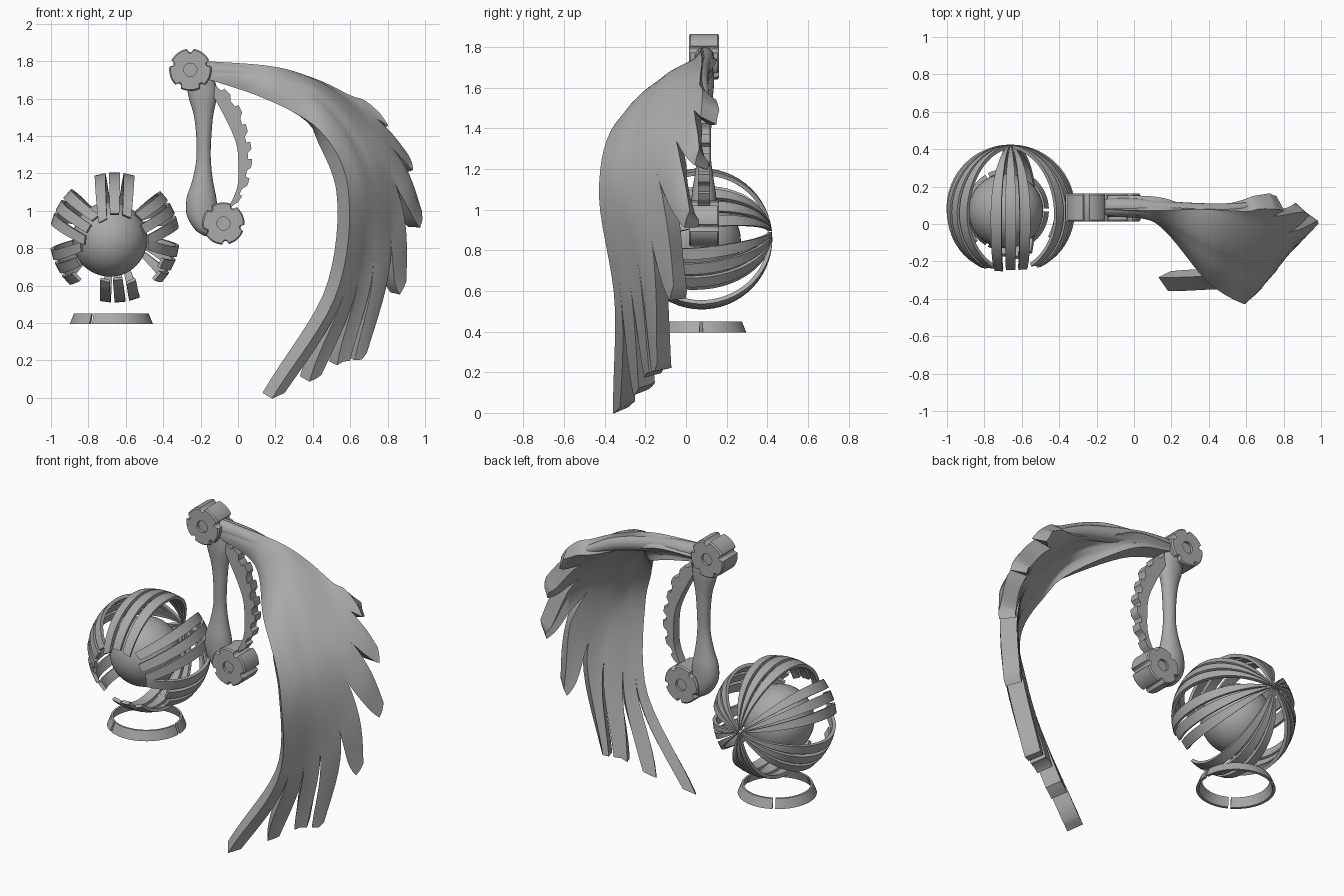
import bpy, bmesh, math
from mathutils import Vector as V, Matrix

if "Cube" in bpy.data.objects:
    bpy.data.objects.remove(bpy.data.objects["Cube"])

grey = bpy.data.materials.new("plain grey")
grey.diffuse_color = (0.4, 0.4, 0.4, 1)
grey.use_nodes = True
grey.node_tree.nodes["Principled BSDF"].inputs["Base Color"].default_value = grey.diffuse_color


def finish(name, bm, thickness=0, angle=35):
    me = bpy.data.meshes.new(name)
    bm.to_mesh(me)
    bm.free()
    ob = bpy.data.objects.new(name, me)
    bpy.context.collection.objects.link(ob)
    me.materials.append(grey)
    bpy.ops.object.select_all(action='DESELECT')
    ob.select_set(True)
    bpy.context.view_layer.objects.active = ob
    if thickness:
        mod = ob.modifiers.new("thickness", 'SOLIDIFY')
        mod.thickness = thickness
        mod.offset = -0.4
        bpy.ops.object.modifier_apply(modifier=mod.name)
    bpy.ops.object.shade_smooth_by_angle(angle=math.radians(angle))
    return ob


def loft(bm, rings):
    """Skin closed rings of equal size and cap both ends."""
    vs = [[bm.verts.new(p) for p in r] for r in rings]
    n = len(vs[0])
    for a, b in zip(vs, vs[1:]):
        for i in range(n):
            j = (i + 1) % n
            bm.faces.new((a[i], a[j], b[j], b[i]))
    bm.faces.new(vs[0])
    bm.faces.new(vs[-1])
    bmesh.ops.recalc_face_normals(bm, faces=bm.faces[:])


def spline(pts, t):
    """Smooth curve through the points, t from 0 to 1."""
    p = [V(q) for q in pts]
    p = [p[0] * 2 - p[1]] + p + [p[-1] * 2 - p[-2]]
    x = t * (len(pts) - 1)
    i = min(int(x), len(pts) - 2)
    f = x - i
    a, b, c, d = p[i:i + 4]
    return (b * 2 + (c - a) * f + (a * 2 - b * 5 + c * 4 - d) * f * f
            + (b * 3 - a - c * 3 + d) * f ** 3) / 2


# Core ball
bm = bmesh.new()
bmesh.ops.create_uvsphere(bm, u_segments=40, v_segments=24, radius=0.2)
finish("core_ball", bm).location = (-0.685, 0.07, 0.848)

# Cage: groups of curved bands fanning from the slightly raised back pole
bm = bmesh.new()
centre = V((-0.66, 0.077, 0.857))
tilt = Matrix.Rotation(math.radians(6), 3, 'X')
groups = [(90, (152, 152, 156)), (150, (150, 152, 152)), (208, (148, 140, 125)),
          (275, (142, 145, 138)), (335, (120, 126, 148)), (27, (148, 150, 146))]
for mid, ends in groups:
    for off, end in zip((-13, 0, 13), ends):
        rings = []
        for s in range(25):
            th = math.radians(2 + (end - 2) * s / 24)
            # bands run nearly parallel on the front half
            spread = math.sin(th) ** -0.8 if th > math.pi / 2 else 1
            ring = []
            for rad, d in ((0.348, -4.8), (0.348, 4.8), (0.328, 4.8), (0.328, -4.8)):
                ph = math.radians(mid + (off + d) * spread)
                ring.append(centre + tilt @ V((math.sin(th) * math.cos(ph), math.cos(th),
                                               math.sin(th) * math.sin(ph))) * rad)
            rings.append(ring)
        loft(bm, rings)
finish("cage_bands", bm)

# Split base ring under the cage
bm = bmesh.new()
for start in (0, 120, 240):
    rings = []
    for s in range(21):
        a = math.radians(start + 2 + 116 * s / 20)
        rings.append([V((-0.677 + r * math.cos(a), 0.075 + r * math.sin(a), z))
                      for r, z in ((0.222, 0.395), (0.2, 0.45), (0.188, 0.45), (0.205, 0.395))])
    loft(bm, rings)
finish("base_ring", bm)


# Notched joint hubs
def hub(name, x, z, turn):
    def edge(i):
        a = 360 * i / 120
        d = abs((a - turn + 36) % 72 - 36)
        return 0.113 - (0.019 * math.sqrt(1 - (d / 9) ** 2) if d < 9 else 0)
    half = [(0.02, 0.058), (0.035, 0.058), (0.035, 0.074), (-0.007, 0.074), (0, 0.066)]
    prof = [(r, -y) for r, y in half] + half[::-1]
    rings = []
    for r, y in prof:
        ring = []
        for i in range(120):
            a = math.radians(360 * i / 120)
            rr = r if r > 0.001 else edge(i) + r
            ring.append((x + rr * math.cos(a), 0.088 + y, z + rr * math.sin(a)))
        rings.append(ring)
    bm = bmesh.new()
    loft(bm, rings)
    finish(name, bm)


hub("shoulder_hub", -0.255, 1.754, 90)
hub("elbow_hub", -0.078, 0.932, 60)

# Bone between the hubs: height, centre x, half width, half depth
bone = [(1.72, -0.20, .072, .05), (1.62, -0.19, .077, .05), (1.5, -0.184, .05, .04),
        (1.35, -0.183, .038, .035), (1.25, -0.185, .041, .035), (1.15, -0.19, .058, .048),
        (1.07, -0.195, .079, .06), (0.98, -0.19, .085, .062), (0.9, -0.165, .065, .055),
        (0.865, -0.15, .03, .03)]
bm = bmesh.new()
rings = []
for s in range(37):
    i = s / 36
    c = spline([(b[0], b[1], 0) for b in bone], i)
    h = spline([(b[2], b[3], 0) for b in bone], i)
    rings.append([(c.y + h.x * math.cos(a), 0.088 + h.y * math.sin(a), c.x)
                  for a in (math.tau * k / 24 for k in range(24))])
loft(bm, rings)
finish("arm_bone", bm)

# Toothed crescent beside the bone
outer = [(-.12, 0, 1.70), (0, 0, 1.57), (.053, 0, 1.42), (.075, 0, 1.28), (.048, 0, 1.13), (-.03, 0, 1.0)]
inner = [(-.13, 0, 1.61), (-.06, 0, 1.48), (-.01, 0, 1.36), (.002, 0, 1.25), (-.006, 0, 1.12), (-.07, 0, 0.98)]
bm = bmesh.new()
rings = []
for s in range(97):
    t = s / 96
    o, n = spline(outer, t), spline(inner, t)
    o += (n - o).normalized() * 0.024 * min(1, max(0, 2 * math.sin(t * math.tau * 7.5) + 0.3))
    rings.append([(p.x, y, p.z) for p, y in ((o, .06), (o, .118), (n, .118), (n, .06))])
loft(bm, rings)
finish("toothed_crescent", bm)

# Wing: flow lines from shoulder to each feather tip, top to bottom
flow = [
    [(.40, .07, 1.68), (.60, .07, 1.58), (.69, .09, 1.54), (.77, .10, 1.48)],
    [(.415, .02, 1.67), (.68, .0, 1.48), (.82, .03, 1.36), (.91, .07, 1.25)],
    [(.42, -.04, 1.65), (.70, -.12, 1.39), (.88, -.06, 1.17), (.965, .02, .95)],
    [(.425, -.10, 1.62), (.70, -.20, 1.30), (.84, -.11, .92), (.87, -.05, .59)],
    [(.425, -.15, 1.58), (.675, -.27, 1.21), (.755, -.18, .72), (.65, -.13, .21)],
    [(.425, -.21, 1.54), (.645, -.33, 1.17), (.66, -.23, .67), (.55, -.17, .2)],
    [(.42, -.26, 1.49), (.61, -.37, 1.13), (.59, -.28, .61), (.40, -.22, .11)],
    [(.42, -.30, 1.44), (.58, -.40, 1.10), (.52, -.32, .56), (.20, -.32, .02)]]
N = 36
curves = []
for k, pts in enumerate(flow):
    f = k / 7
    bulge = math.sin(f * math.pi)
    root = [(-.17, .10 - .03 * f - .01 * bulge, 1.78 - .07 * f),
            (.14 - .01 * f, .09 - .06 * f - .02 * bulge, 1.755 - .14 * f)]
    curves.append([spline(root + pts, s / N) for s in range(N + 1)])
edges = [[a + (a - b) * .2 for a, b in zip(curves[0], curves[1])]]
edges += [[(a + b) / 2 for a, b in zip(p, q)] for p, q in zip(curves, curves[1:])]
edges += [[a + (a - b) * .25 for a, b in zip(curves[-1], curves[-2])]]
bm = bmesh.new()
for k, c in enumerate(curves):
    rows = []
    split = .72 if k < 3 else .79
    for s in range(N + 1):
        row = []
        for e, near in ((edges[k][s], k - 1), (None, k), (edges[k + 1][s], k + 1)):
            start = .72 if min(k, near) < 3 else split
            taper = max(0, (s / N - start) / (1 - start)) ** 1.15
            d = e - c[s] if e else V((0, 0, 0))
            row.append(bm.verts.new(c[s] + d.lerp(d.normalized() * .04, taper)))
        rows.append(row)
    for a, b in zip(rows, rows[1:]):
        for i in (0, 1):
            bm.faces.new((a[i], a[i + 1], b[i + 1], b[i]))
bmesh.ops.remove_doubles(bm, verts=bm.verts[:], dist=0.0004)
bmesh.ops.recalc_face_normals(bm, faces=bm.faces[:])
if sum(f.normal.dot(V((1, -1, 0))) * f.calc_area() for f in bm.faces) < 0:
    bmesh.ops.reverse_faces(bm, faces=bm.faces[:])
finish("feathered_wing", bm, thickness=0.095, angle=40)

# Thick spar along the wing's upper edge
spar = [(-.2, .09, 1.75), (0, .09, 1.735), (.2, .075, 1.70), (.42, .07, 1.64), (.62, .09, 1.55)]
size = [(.05, 0, 0), (.048, 0, 0), (.045, 0, 0), (.04, 0, 0), (.025, 0, 0)]
bm = bmesh.new()
rings = []
for s in range(25):
    p, r = spline(spar, s / 24), spline(size, s / 24).x
    rings.append([p + V((.25 * r * math.sin(a), r * math.cos(a), r * math.sin(a)))
                  for a in (math.tau * k / 20 for k in range(20))])
loft(bm, rings)
finish("wing_spar", bm)
